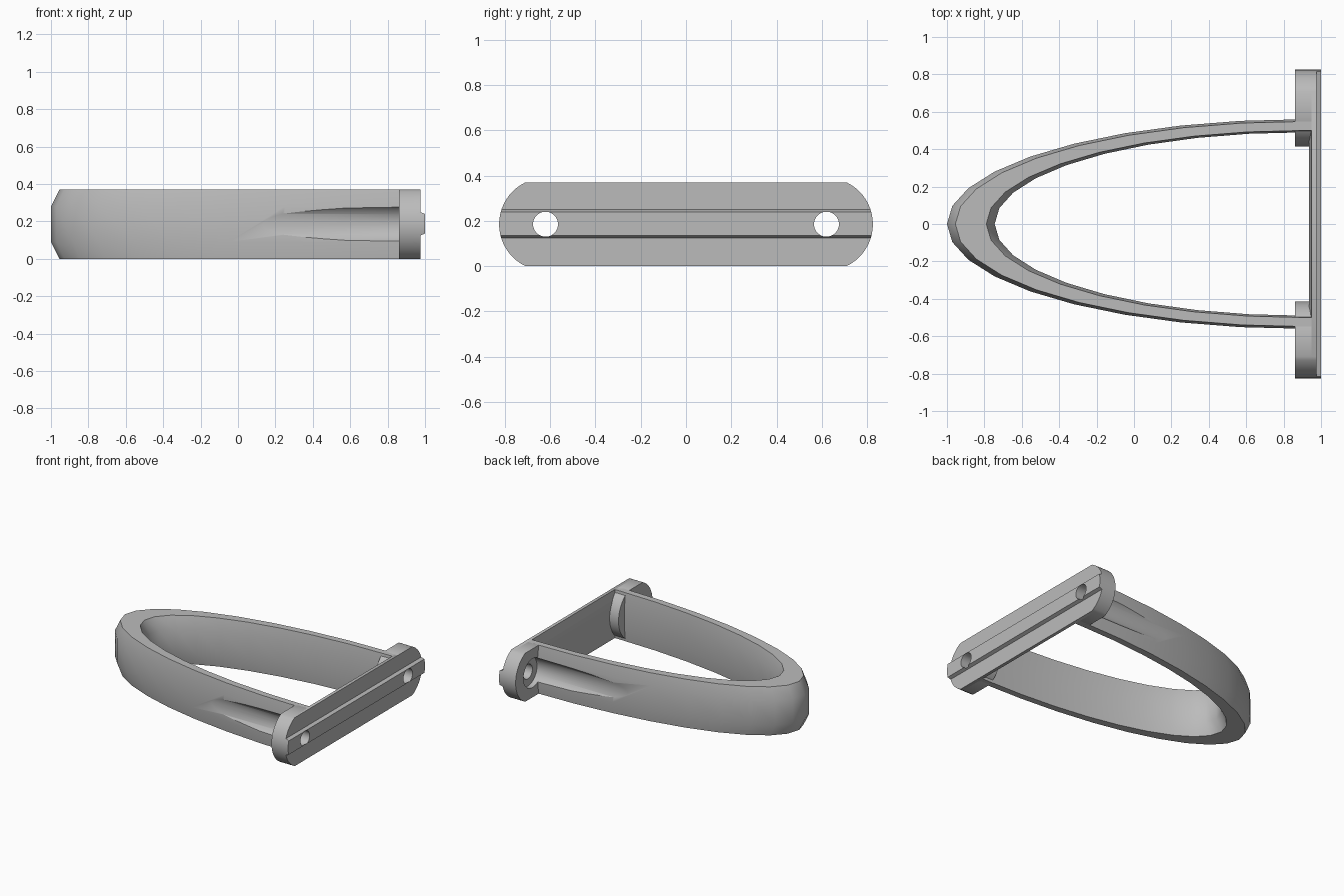
import bpy
import math

cube = bpy.data.objects.get("Cube")
if cube:
    bpy.data.objects.remove(cube, do_unlink=True)

HEIGHT = 0.37
MID = HEIGHT / 2
BOLT_Y = 0.62
PAD_R = 0.205
BACK_X = 0.975

grey = bpy.data.materials.new("plain grey")
grey.use_nodes = True
grey.diffuse_color = (0.5, 0.5, 0.5, 1)
grey.node_tree.nodes["Principled BSDF"].inputs["Base Color"].default_value = grey.diffuse_color


def make(name, verts, faces):
    mesh = bpy.data.meshes.new(name)
    mesh.from_pydata(verts, [], faces)
    mesh.materials.append(grey)
    obj = bpy.data.objects.new(name, mesh)
    bpy.context.collection.objects.link(obj)
    select(obj)
    bpy.ops.object.mode_set(mode='EDIT')
    bpy.ops.mesh.select_all(action='SELECT')
    bpy.ops.mesh.normals_make_consistent(inside=False)
    bpy.ops.object.mode_set(mode='OBJECT')
    return obj


def select(obj):
    bpy.ops.object.select_all(action='DESELECT')
    obj.select_set(True)
    bpy.context.view_layer.objects.active = obj


def tube(name, rings, closed_ends=True):
    """Skin a list of equal-length point rings."""
    n = len(rings[0])
    verts = [p for ring in rings for p in ring]
    faces = [(r * n + i, r * n + (i + 1) % n, (r + 1) * n + (i + 1) % n, (r + 1) * n + i)
             for r in range(len(rings) - 1) for i in range(n)]
    faces += [tuple(range(n)), tuple(range(len(verts) - n, len(verts)))]
    return make(name, verts, faces)


def prism_x(name, outline, x0, x1):
    return tube(name, [[(x, y, z) for y, z in outline] for x in (x0, x1)])


def circle(y, radius, count=48):
    return [(y + radius * math.cos(2 * math.pi * i / count),
             MID + radius * math.sin(2 * math.pi * i / count)) for i in range(count)]


def round_ends(right_y, left_y):
    """Outline with arc ends, cut flat at the top and bottom."""
    limit = math.asin(MID / PAD_R)
    arc = [limit * i / 10 for i in range(-10, 11)]
    return ([(right_y + PAD_R * math.cos(a), MID + PAD_R * math.sin(a)) for a in arc] +
            [(left_y - PAD_R * math.cos(a), MID - PAD_R * math.sin(a)) for a in arc])


def boolean(obj, other, operation='DIFFERENCE'):
    select(obj)
    mod = obj.modifiers.new("cut", 'BOOLEAN')
    mod.operation = operation
    mod.solver = 'EXACT'
    mod.object = other
    bpy.ops.object.modifier_apply(modifier=mod.name)


# Half-elliptical handle loop with chamfered section: (z, long radius, short radius)
section = [(0, 1.855, 0.548), (0.09, 1.9, 0.56), (0.28, 1.9, 0.56), (HEIGHT, 1.855, 0.548),
           (HEIGHT, 1.69, 0.50), (0.28, 1.645, 0.49), (0.09, 1.645, 0.49), (0, 1.69, 0.50)]
rings = [[(0.95, -b, z) for z, a, b in section]]
for step in range(-9, 10):
    t = math.radians(step * 10)
    rings.append([(0.9 - a * math.cos(t), b * math.sin(t), z) for z, a, b in section])
rings.append([(0.95, b, z) for z, a, b in section])
handle_loop = tube("handle_loop", rings)

# Back plate with a raised rib, trimmed to rounded ends
profile = [(0.95, 0), (BACK_X, 0), (BACK_X, 0.125), (1, 0.135), (1, 0.24), (BACK_X, 0.25),
           (BACK_X, HEIGHT), (0.95, HEIGHT), (0.935, 0.28), (0.935, 0.09)]
back_plate = tube("back_plate", [[(x, y, z) for x, z in profile] for y in (-0.9, 0.9)])
trim = prism_x("plate_trim", round_ends(BOLT_Y, -BOLT_Y), 0.8, 1.1)
boolean(back_plate, trim, 'INTERSECT')
helpers = [trim]
parts = [handle_loop, back_plate]

# Mounting pads, bolt holes and tool channels on both sides
for side, label in ((-1, "right"), (1, "left")):
    y = side * BOLT_Y
    pad = prism_x(label + "_mounting_pad", round_ends(y, y), 0.86, BACK_X)
    hole = prism_x(label + "_hole_cutter", circle(y, 0.055), 0.7, 1.1)
    channel = prism_x(label + "_channel_cutter", circle(y, 0.11), -0.2, 0.9)
    boolean(handle_loop, channel)
    boolean(pad, channel)
    boolean(pad, hole)
    boolean(back_plate, hole)
    parts.append(pad)
    helpers += [hole, channel]

for helper in helpers:
    bpy.data.objects.remove(helper, do_unlink=True)

for part in parts:
    select(part)
    bpy.ops.object.shade_smooth_by_angle(angle=math.radians(30))
